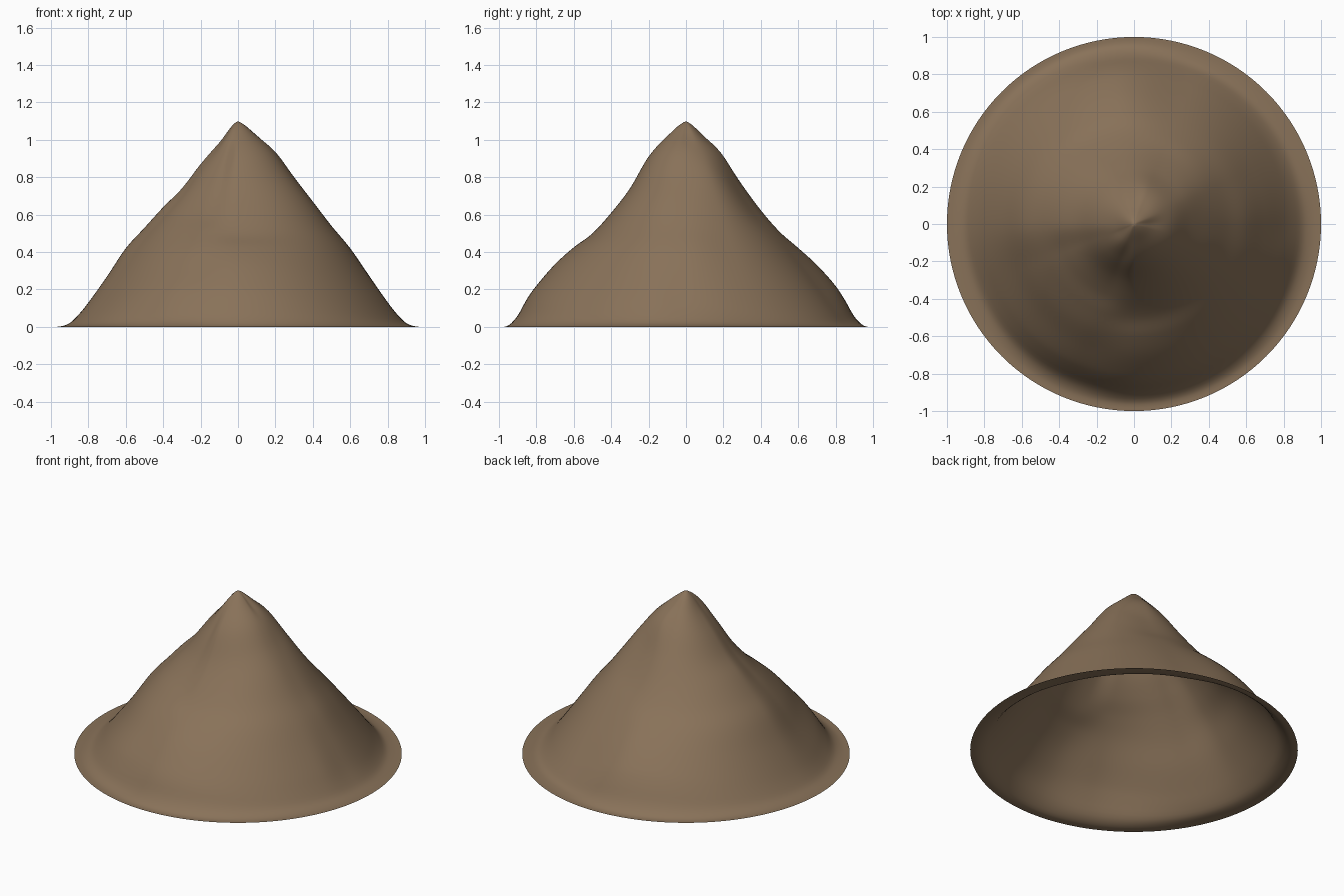
import bpy, bmesh, math

if "Cube" in bpy.data.objects:
    bpy.data.objects.remove(bpy.data.objects["Cube"])

# Height profiles of the mound: compass angle -> heights at the shared radii
RADII = [0, .1, .2, .3, .4, .5, .6, .7, .8, .85, .9, .95, 1]
PROFILES = [
    (0,   [1.02, .935, .80, .67, .54, .42, .275, .13, .068, .02]),
    (25,  [1.03, .935, .81, .67, .53, .40, .26, .12, .055, .012]),
    (68,  [1.02, .925, .755, .615, .505, .39, .27, .145, .08, .02]),
    (98,  [1.01, .90, .76, .625, .51, .425, .335, .225, .15, .06]),
    (180, [.985, .87, .74, .64, .53, .42, .27, .13, .068, .02]),
    (202, [.985, .86, .72, .61, .505, .385, .245, .12, .06, .015]),
    (248, [1.02, .87, .71, .595, .51, .42, .31, .195, .12, .04]),
    (270, [1.02, .91, .74, .61, .50, .425, .335, .22, .15, .06]),
    (344, [1.025, .935, .80, .675, .545, .425, .29, .155, .085, .025]),
]
PROFILES = [(a, [1.1] + h + [h[-1] * .12, 0]) for a, h in PROFILES]
PROFILES.append((360, PROFILES[0][1]))


def heights_at(angle):
    """Blend the two neighbouring profiles smoothly."""
    for (a0, h0), (a1, h1) in zip(PROFILES, PROFILES[1:]):
        if a0 <= angle <= a1:
            t = (angle - a0) / (a1 - a0)
            t = t * t * (3 - 2 * t)
            return [p + (q - p) * t for p, q in zip(h0, h1)]


def sample(h, r):
    """Cubic interpolation along one profile."""
    n = len(RADII)

    def slope(i):
        if i == 0:
            return -.4
        if i == n - 1:
            return 0
        return (h[i + 1] - h[i - 1]) / (RADII[i + 1] - RADII[i - 1])

    i = max(k for k in range(n - 1) if RADII[k] <= r + 1e-9)
    d = RADII[i + 1] - RADII[i]
    t = (r - RADII[i]) / d
    z = ((2*t**3 - 3*t**2 + 1) * h[i] + (t**3 - 2*t**2 + t) * d * slope(i)
         + (3*t**2 - 2*t**3) * h[i + 1] + (t**3 - t**2) * d * slope(i + 1))
    return max(z, 0)


# Mound: open sheet of concentric rings around the peak
SEG, RINGS = 128, 60
bm = bmesh.new()
peak = bm.verts.new((0, 0, 1.1))
columns = []
for s in range(SEG):
    a = 360 * s / SEG
    h = heights_at(a)
    c, sn = math.cos(math.radians(a)), math.sin(math.radians(a))
    columns.append([bm.verts.new((c * k / RINGS, sn * k / RINGS, sample(h, k / RINGS)))
                    for k in range(1, RINGS + 1)])
for s in range(SEG):
    p, q = columns[s], columns[(s + 1) % SEG]
    bm.faces.new((peak, p[0], q[0]))
    for k in range(RINGS - 1):
        bm.faces.new((p[k], p[k + 1], q[k + 1], q[k]))
for f in bm.faces:
    f.smooth = True
mesh = bpy.data.meshes.new("mountain")
bm.to_mesh(mesh)
bm.free()
mountain = bpy.data.objects.new("mountain", mesh)
bpy.context.collection.objects.link(mountain)

# Earth brown
earth = bpy.data.materials.new("earth")
earth.diffuse_color = (.25, .168, .1, 1)
earth.use_nodes = True
earth.node_tree.nodes["Principled BSDF"].inputs["Base Color"].default_value = earth.diffuse_color
mesh.materials.append(earth)
